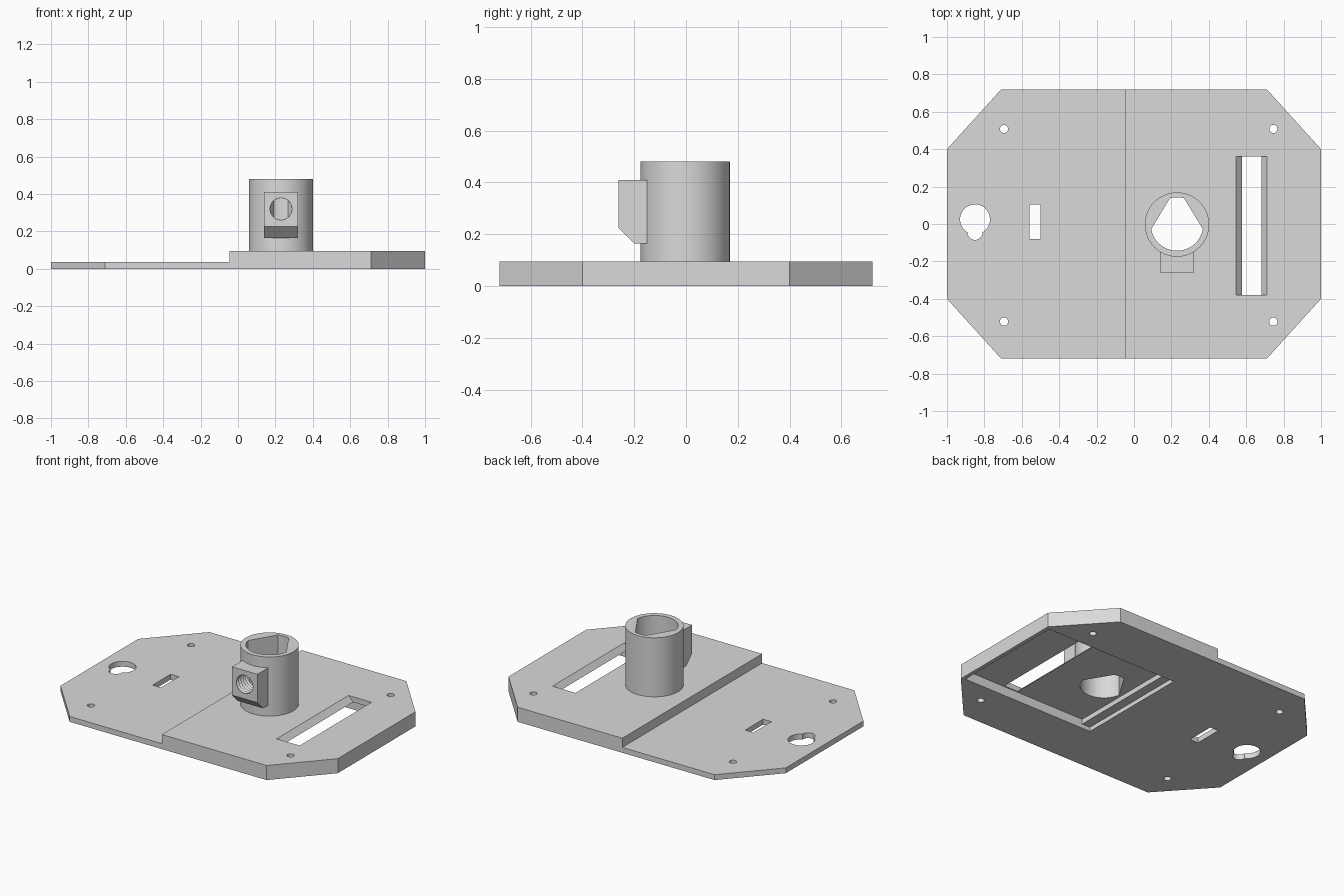
import bpy, bmesh
from math import sin, cos, radians, pi

old = bpy.data.objects.get("Cube")
if old:
    bpy.data.objects.remove(old, do_unlink=True)

GREY = (0.7, 0.7, 0.7, 1)
grey = bpy.data.materials.new("plain_grey")
grey.use_nodes = True
grey.diffuse_color = GREY
grey.node_tree.nodes["Principled BSDF"].inputs["Base Color"].default_value = GREY


def loft(name, rings):
    """Closed solid through a list of equally sized point rings."""
    bm = bmesh.new()
    rows = [[bm.verts.new(p) for p in ring] for ring in rings]
    n = len(rows[0])
    for a, b in zip(rows, rows[1:]):
        for i in range(n):
            j = (i + 1) % n
            bm.faces.new((a[i], a[j], b[j], b[i]))
    bm.faces.new(rows[0])
    bm.faces.new(rows[-1])
    bmesh.ops.recalc_face_normals(bm, faces=bm.faces)
    mesh = bpy.data.meshes.new(name)
    bm.to_mesh(mesh)
    bm.free()
    mesh.materials.append(grey)
    obj = bpy.data.objects.new(name, mesh)
    bpy.context.collection.objects.link(obj)
    return obj


PLACE = {"x": lambda a, b, t: (t, a, b),
         "y": lambda a, b, t: (a, t, b),
         "z": lambda a, b, t: (a, b, t)}


def prism(name, outline, lo, hi, axis="z"):
    return loft(name, [[PLACE[axis](a, b, t) for a, b in outline] for t in (lo, hi)])


def box(name, x0, x1, y0, y1, z0, z1):
    return prism(name, [(x0, y0), (x1, y0), (x1, y1), (x0, y1)], z0, z1)


def arc(cx, cy, r, start=0, end=360, n=48):
    """Arc points; a full turn omits the repeated last point."""
    last = n if end - start == 360 else n - 1
    angles = [radians(start + (end - start) * i / last) for i in range(n)]
    return [(cx + r * cos(a), cy + r * sin(a)) for a in angles]


def cut(obj, *cutters):
    for c in cutters:
        c.hide_render = True
        mod = obj.modifiers.new("cut", "BOOLEAN")
        mod.operation = "DIFFERENCE"
        mod.solver = "EXACT"
        mod.object = c
    bpy.context.view_layer.update()
    graph = bpy.context.evaluated_depsgraph_get()
    mesh = bpy.data.meshes.new_from_object(obj.evaluated_get(graph))
    obj.modifiers.clear()
    obj.data = mesh


def smooth(obj):
    obj.data.shade_smooth()
    obj.data.set_sharp_from_angle(angle=radians(30))


TOP, SKIN = 0.095, 0.035      # thick height and thin height of the plate
CX, CY = 0.23, -0.003         # tube axis

# Base plate: clipped-corner slab, stepped down on one half
corner = [(1, 0.4), (0.71, 0.72)]
outline = (corner + [(-x, y) for x, y in reversed(corner)]
           + [(-x, -y) for x, y in corner] + [(x, -y) for x, y in reversed(corner)])
plate = prism("base_plate", outline, 0, TOP)

cutters = [
    box("step_cutter", -1.1, -0.045, -1, 1, SKIN, 0.2),
    # hollow underside with a ledge along its inner end
    box("pocket_cutter", 0.075, 0.975, -0.387, 0.382, -0.1, TOP - SKIN),
    box("ledge_cutter", 0.015, 0.2, -0.387, 0.382, -0.1, 0.028),
    # long window with sloping sides
    prism("window_cutter", [(0.54, 0.1), (0.715, 0.1), (0.677, 0.055), (0.583, 0.055)],
          -0.38, 0.36, "y"),
    box("slot_cutter", -0.56, -0.5, -0.08, 0.105, -0.1, 0.2),
    prism("keyhole_large_cutter", arc(-0.85, 0.025, 0.08), -0.1, 0.2),
    prism("keyhole_small_cutter", arc(-0.85, -0.045, 0.04), -0.11, 0.21),
]
for x in (-0.695, 0.745):
    for y in (-0.522, 0.508):
        cutters.append(prism("screw_hole_cutter", arc(x, y, 0.022, n=24), -0.1, 0.2))

# Bore: round hole with two flats meeting toward the back
bore_shape = (arc(CX, CY, 0.14, 190, 350, 40) + arc(CX, CY, 0.146, 75, 105, 10))
bore = prism("bore_cutter", bore_shape, -0.12, 0.6)
cut(plate, *cutters, bore)
smooth(plate)

# Threaded hole through the front boss: ridged cutter along y
ridges = 8
steps = [(-0.27 + 0.18 * i / (2 * ridges), 0.068 if i % 2 == 0 else 0.058)
         for i in range(2 * ridges + 1)]
thread = loft("thread_cutter", [[PLACE["y"](a, b, y) for a, b in arc(CX, 0.32, r, n=32)]
                                for y, r in steps])

# Upright tube
tube = prism("upright_tube", arc(CX, CY, 0.172, n=72), 0.08, 0.48)
cut(tube, bore, thread)
smooth(tube)

# Boss on the front of the tube, with a chamfered underside
boss = prism("screw_boss", [(-0.15, 0.165), (-0.2, 0.165), (-0.26, 0.225),
                            (-0.26, 0.41), (-0.15, 0.41)], 0.138, 0.322, "x")
cut(boss, thread)
smooth(boss)

for c in cutters + [bore, thread]:
    bpy.data.objects.remove(c, do_unlink=True)
